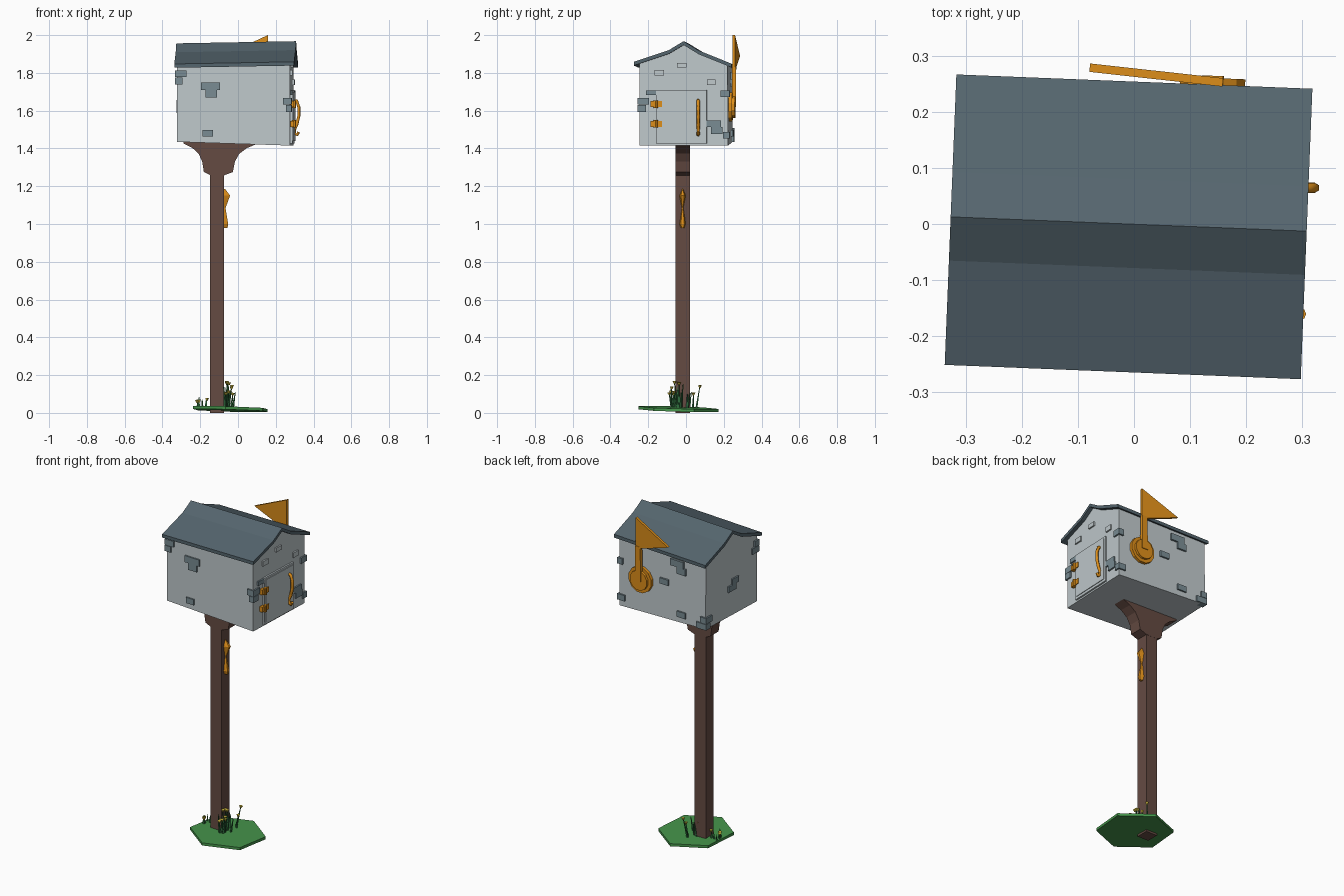
import bpy, bmesh, math, random
from mathutils import Matrix, Vector

if "Cube" in bpy.data.objects:
    bpy.data.objects.remove(bpy.data.objects["Cube"])

random.seed(4)


def material(name, col):
    m = bpy.data.materials.new(name)
    m.diffuse_color = (*col, 1)
    m.use_nodes = True
    m.node_tree.nodes["Principled BSDF"].inputs["Base Color"].default_value = m.diffuse_color
    return m


WALL = material("pale_wall", (0.52, 0.58, 0.60))
SLATE = material("slate", (0.09, 0.13, 0.155))
BRICK = material("brick_grey", (0.19, 0.26, 0.29))
WOOD = material("wood", (0.13, 0.07, 0.055))
GOLD = material("orange_metal", (0.72, 0.27, 0.01))
GREEN = material("grass", (0.06, 0.30, 0.07))
STEM = material("stem", (0.03, 0.16, 0.05))
YELLOW = material("petal", (0.75, 0.60, 0.06))

I = Matrix.Identity(4)
# The house is turned slightly on its post
H = Matrix.Translation((-0.01, 0, 0)) @ Matrix.Rotation(math.radians(-2.3), 4, 'Z')


def finish(name, bm, mat, M=I):
    bmesh.ops.recalc_face_normals(bm, faces=bm.faces)
    bm.transform(M)
    me = bpy.data.meshes.new(name)
    bm.to_mesh(me)
    bm.free()
    me.materials.append(mat)
    ob = bpy.data.objects.new(name, me)
    bpy.context.collection.objects.link(ob)
    return ob


def prism(name, pts, lo, hi, axis, mat, M=I, warp=None):
    """Extrude a 2D outline along x (outline y,z), y (x,z) or z (x,y)."""
    put = {'x': lambda u, v, t: (t, u, v), 'y': lambda u, v, t: (u, t, v),
           'z': lambda u, v, t: (u, v, t)}[axis]
    bm = bmesh.new()
    a, b = [[bm.verts.new(put(u, v, t)) for u, v in pts] for t in (lo, hi)]
    bm.faces.new(a)
    bm.faces.new(b)
    n = len(pts)
    for i in range(n):
        bm.faces.new((a[i], a[(i + 1) % n], b[(i + 1) % n], b[i]))
    if warp:
        for v in bm.verts:
            warp(v.co)
    return finish(name, bm, mat, M)


def rect(u0, u1, v0, v1):
    return [(u0, v0), (u1, v0), (u1, v1), (u0, v1)]


def ngon(cx, cy, r, n, start=0):
    return [(cx + r * math.cos(math.radians(start) + i * math.tau / n),
             cy + r * math.sin(math.radians(start) + i * math.tau / n)) for i in range(n)]


# House body with gables, slightly out of square
def body_warp(co):
    co.z += (-0.033 if co.z < 1.6 else 0.018) * co.x


prism("house_body", [(-.235, 1.425), (.235, 1.425), (.232, 1.835), (.08, 1.898), (0, 1.943),
                     (-.08, 1.898), (-.235, 1.845)], -.305, .295, 'x', WALL, H, body_warp)


# Flared roof
def roof_warp(co):
    co.z += 0.018 * co.x


top = [(-.264, 1.853), (-.078, 1.915), (0, 1.962), (.08, 1.913), (.254, 1.843)]
prism("roof", top + [(y, z - .02) for y, z in reversed(top)], -.317, .318, 'x', SLATE, H, roof_warp)

# Door, hinges
prism("door", rect(-.148, .122, 1.425, 1.71), .285, .305, 'x', WALL, H)
prism("door_panel", rect(-.138, .112, 1.44, 1.698), .30, .309, 'x', WALL, H)
for i, z in enumerate((1.53, 1.635)):
    prism(f"hinge_plate_{i}", rect(-.175, -.115, z - .016, z + .016), .29, .314, 'x', GOLD, H)
    prism(f"hinge_pin_{i}", ngon(-.148, .312, .011, 8), z - .02, z + .02, 'z', GOLD,
          H @ Matrix(((0, 1, 0, 0), (1, 0, 0, 0), (0, 0, 1, 0), (0, 0, 0, 1))))

# S-shaped door handle
cu = bpy.data.curves.new("door_handle", 'CURVE')
cu.dimensions = '3D'
cu.bevel_depth = .009
cu.bevel_resolution = 1
cu.use_fill_caps = True
path = [(.302, 1.655), (.318, 1.652), (.329, 1.62), (.329, 1.57), (.318, 1.525),
        (.305, 1.497), (.308, 1.478), (.321, 1.472), (.328, 1.487)]
sp = cu.splines.new('POLY')
sp.points.add(len(path) - 1)
for p, (x, z) in zip(sp.points, path):
    p.co = (x, .078 - .12 * (1.56 - z) * (1.56 - z), z, 1)
cu.materials.append(GOLD)
handle = bpy.data.objects.new("door_handle", cu)
handle.matrix_world = H
bpy.context.collection.objects.link(handle)

# Scattered wall bricks: (centre along wall, centre z, width, height)
T = .009
front = [(-.125, 1.73, .10, .04), (-.122, 1.69, .06, .04), (-.14, 1.48, .055, .035)]
back = [(-.11, 1.785, .09, .04), (-.14, 1.745, .06, .04), (-.02, 1.65, .06, .035), (-.14, 1.48, .06, .035)]
left = [(-.03, 1.64, .06, .035), (.0, 1.605, .07, .035)]
right = [(.155, 1.53, .085, .035), (.175, 1.495, .06, .035), (-.17, 1.695, .06, .025)]
pale = [(.145, 1.75, .045, .03), (-.01, 1.84, .05, .025), (-.13, 1.80, .05, .03)]
for label, group, lo, hi, ax, m in (("front", front, -.235 - T, -.225, 'y', BRICK),
                                    ("back", back, .225, .235 + T, 'y', BRICK),
                                    ("left", left, -.305 - T, -.295, 'x', BRICK),
                                    ("right", right, .285, .295 + T, 'x', BRICK),
                                    ("gable", pale, .285, .295 + T, 'x', WALL)):
    for i, (u, z, w, h) in enumerate(group):
        prism(f"{label}_brick_{i}", rect(u - w / 2, u + w / 2, z - h / 2, z + h / 2), lo, hi, ax, m, H)

# Corner bricks wrap round the wall edges: (x sign, y sign, z, x length, y length)
for i, (sx, sy, z, lx, ly) in enumerate([(-1, -1, 1.795, .06, .04), (-1, -1, 1.757, .04, .06),
                                         (1, -1, 1.65, .045, .06), (1, -1, 1.612, .03, .045),
                                         (-1, 1, 1.49, .04, .06), (-1, 1, 1.452, .07, .04),
                                         (1, 1, 1.69, .035, .05), (1, 1, 1.47, .05, .035)]):
    xe = .295 + T if sx > 0 else -.305 - T
    ye = sy * (.235 + T)
    prism(f"corner_brick_{i}", rect(xe, xe - sx * lx, ye, ye - sy * ly), z - .018, z + .018, 'z', BRICK, H)

# Signal flag: stepped disc, arm and pennant
prism("flag_disc", ngon(.14, 1.62, .08, 12, 15), .225, .252, 'y', GOLD, H)
prism("flag_hub", ngon(.14, 1.62, .06, 12, 15), .25, .266, 'y', GOLD, H)
prism("flag_arm", [(.12, 1.62), (.16, 1.62), (.158, 1.83), (.125, 1.83)], .25, .27, 'y', GOLD, H)


def flag_warp(co):
    co.y += (.15 - co.x) * .07


prism("flag_pennant", [(.158, 2.0), (-.08, 1.89), (.125, 1.82), (.158, 1.81)], .252, .267, 'y', GOLD, H, flag_warp)

# Post and curved bracket
prism("post", rect(-.148, -.073, -.055, .02), 0, 1.42, 'z', WOOD)
half = [(.037, 1.258), (.08, 1.275), (.09, 1.33), (.112, 1.372), (.15, 1.402), (.205, 1.426), (.205, 1.44)]
prism("bracket", [(-.112 + x * 1.06, z) for x, z in half] + [(-.112 - x * .86, z) for x, z in reversed(half)],
      -.056, .021, 'y', WOOD)

# Cleat on the post: two pointed ends with a narrow waist
bm = bmesh.new()
rings = []
for z, w, x in [(1.185, .003, -.068), (1.15, .018, -.042), (1.085, .005, -.066),
                (1.0, .018, -.052), (.978, .010, -.056)]:
    rings.append([bm.verts.new(c) for c in ((-.078, -.018 - w, z), (x, -.018 - w * .5, z),
                                            (x, -.018 + w * .5, z), (-.078, -.018 + w, z))])
for a, b in zip(rings, rings[1:]):
    for k in range(4):
        bm.faces.new((a[k], a[(k + 1) % 4], b[(k + 1) % 4], b[k]))
bm.faces.new(rings[0])
bm.faces.new(rings[-1])
finish("post_cleat", bm, GOLD)

# Tilted hexagonal turf
def turf_warp(co):
    co.z -= .03 * (co.x + .04) + .03 * (co.y + .04)


prism("turf", ngon(-.04, -.04, .214, 6, 23), .012, .028, 'z', GREEN, I, turf_warp)

# Grass blades and little flowers round the post
blades, petals = bmesh.new(), bmesh.new()
for cx, cy, n, hgt, out in ((-.05, -.05, 15, .125, .5), (-.06, .03, 7, .11, .4), (-.19, -.02, 8, .06, .3)):
    for i in range(n):
        base = Vector((cx + random.uniform(-.025, .025), cy + random.uniform(-.03, .03), .018))
        lean = Vector((base.x + .075 if cx > -.1 else base.x + .19, base.y + .018, 0)) * 6 * out
        lean += Vector((random.uniform(-.2, .2), random.uniform(-.2, .2), 0))
        d = (Vector((0, 0, 1)) + lean * .6).normalized()
        L = hgt * random.uniform(.65, 1.15)
        rot = d.to_track_quat('Z', 'Y').to_matrix().to_4x4()
        bmesh.ops.create_cone(blades, cap_ends=True, segments=4, radius1=.007, radius2=.002, depth=L,
                              matrix=Matrix.Translation(base + d * L / 2) @ rot)
        if i % 2 == 0:
            bmesh.ops.create_cone(petals, cap_ends=True, segments=5, radius1=.004, radius2=.011, depth=.014,
                                  matrix=Matrix.Translation(base + d * L) @ rot)
finish("grass_blades", blades, STEM)
finish("flowers", petals, YELLOW)
